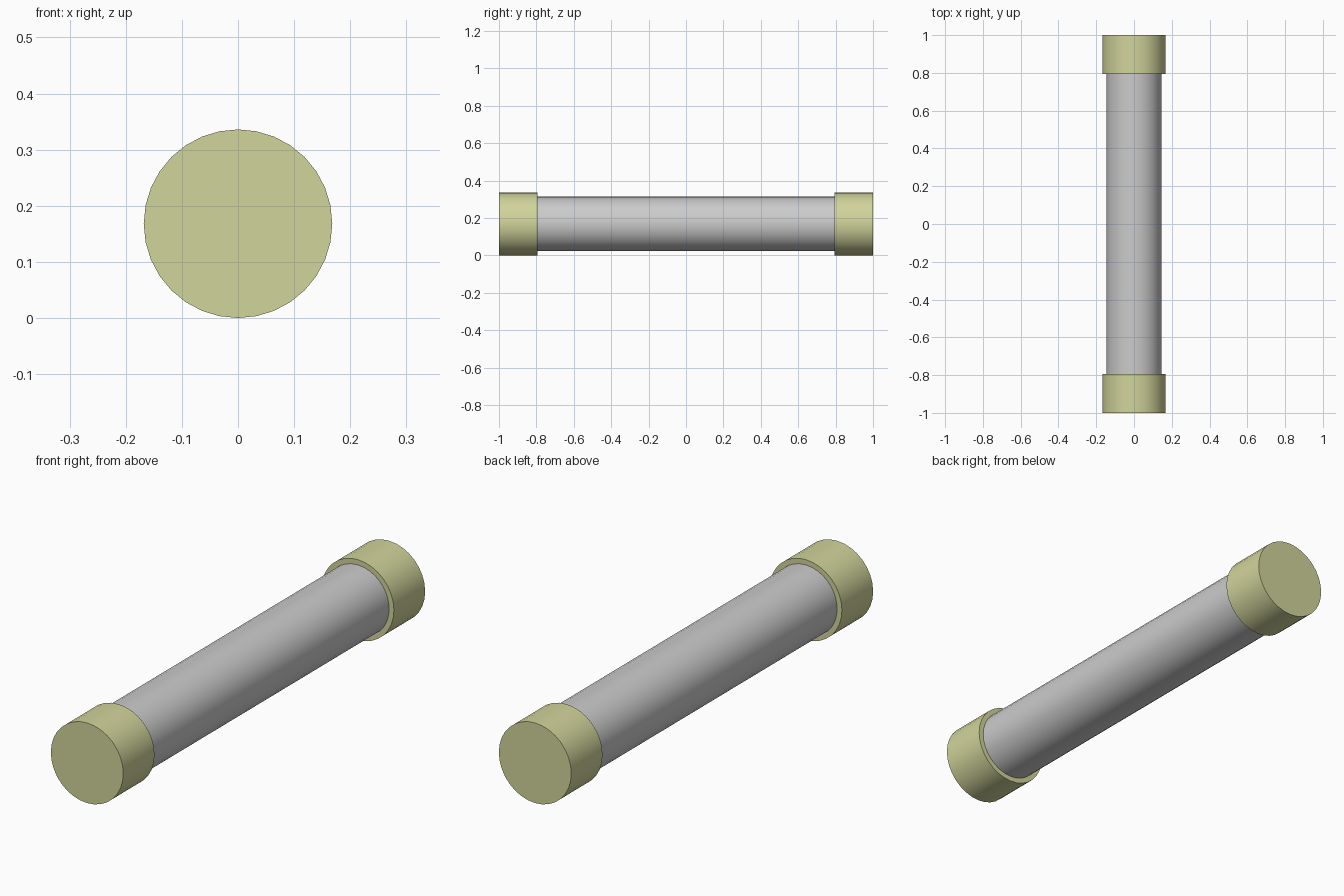
import bpy
from math import radians

if "Cube" in bpy.data.objects:
    bpy.data.objects.remove(bpy.data.objects["Cube"])

CENTRE_Z = 0.168
olive = bpy.data.materials.new("olive")
olive.diffuse_color = (0.64, 0.66, 0.33, 1)
olive.use_nodes = True
olive.node_tree.nodes["Principled BSDF"].inputs["Base Color"].default_value = olive.diffuse_color


def cylinder_along_y(name, radius, y0, y1, material=None):
    bpy.ops.mesh.primitive_cylinder_add(
        vertices=32, radius=radius, depth=y1 - y0,
        location=(0, (y0 + y1) / 2, CENTRE_Z), rotation=(radians(90), 0, 0))
    obj = bpy.context.object
    obj.name = name
    if material:
        obj.data.materials.append(material)
    bpy.ops.object.transform_apply(location=False, rotation=True, scale=False)
    bpy.ops.object.shade_smooth_by_angle(angle=radians(30))
    return obj


# Glass tube, seated a little way into both caps
cylinder_along_y("tube_body", 0.146, -0.82, 0.82)

# End caps
cylinder_along_y("front_cap", 0.168, -1.0, -0.793, olive)
cylinder_along_y("back_cap", 0.168, 0.793, 1.0, olive)
